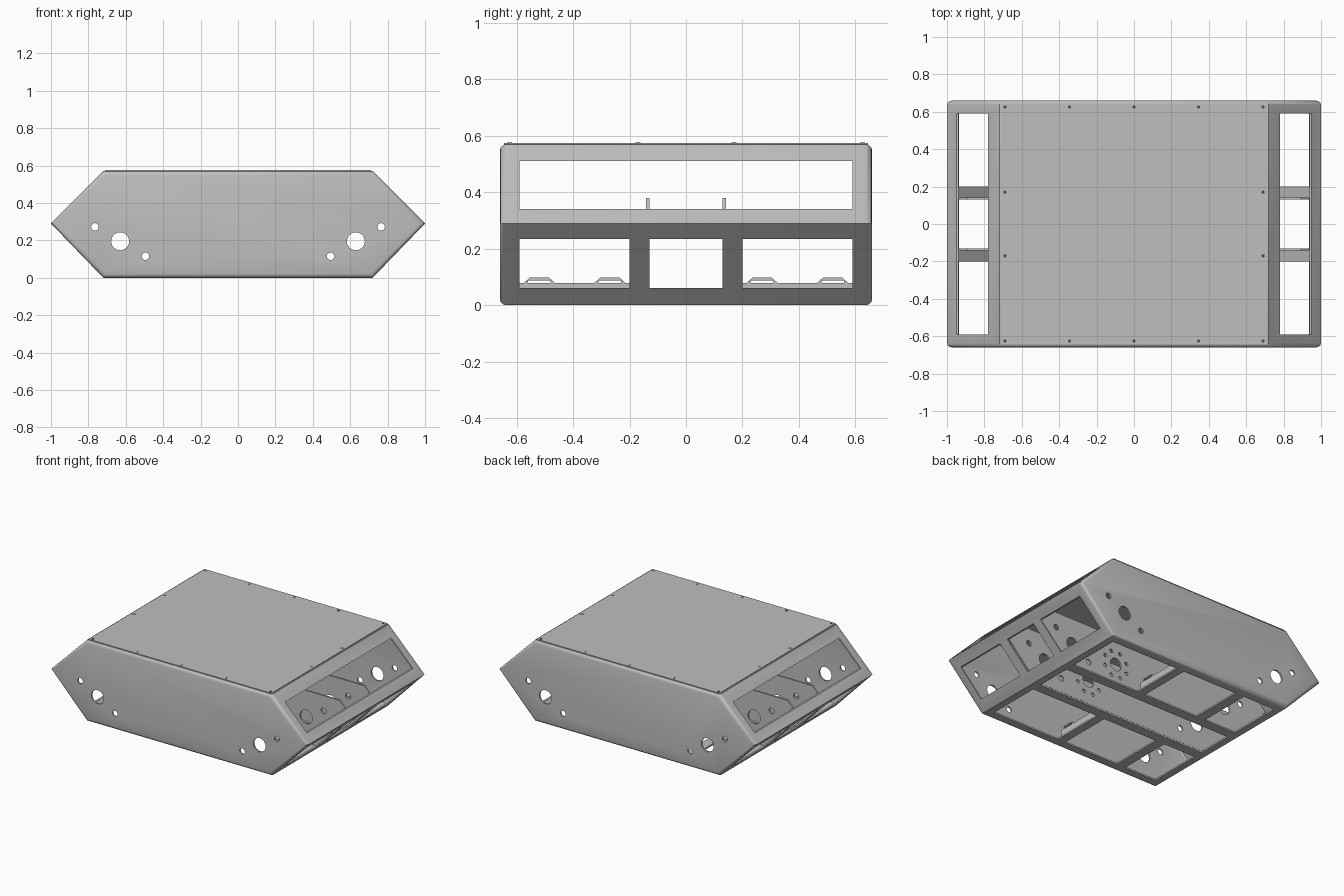
import bpy, bmesh, math
from mathutils import Matrix, Vector

if "Cube" in bpy.data.objects:
    bpy.data.objects.remove(bpy.data.objects["Cube"])


def material(name, rgb):
    m = bpy.data.materials.new(name)
    m.use_nodes = True
    m.diffuse_color = (*rgb, 1)
    m.node_tree.nodes["Principled BSDF"].inputs["Base Color"].default_value = (*rgb, 1)
    return m


GREY = material("sheet_metal_grey", (0.52, 0.52, 0.52))
DARK = material("screw_dark_grey", (0.08, 0.08, 0.08))


def finish(name, bm, mat=GREY):
    bmesh.ops.recalc_face_normals(bm, faces=bm.faces)
    me = bpy.data.meshes.new(name)
    bm.to_mesh(me)
    bm.free()
    me.materials.append(mat)
    ob = bpy.data.objects.new(name, me)
    bpy.context.collection.objects.link(ob)
    return ob


def add_box(bm, lo, hi):
    lo, hi = Vector(lo), Vector(hi)
    mat = Matrix.Translation((lo + hi) / 2) @ Matrix.Diagonal((*(hi - lo), 1))
    bmesh.ops.create_cube(bm, size=1, matrix=mat)


def add_cylinder(bm, x, z, r, y0=-1, y1=1):
    mat = Matrix.Translation((x, (y0 + y1) / 2, z)) @ Matrix.Rotation(math.pi / 2, 4, "X")
    bmesh.ops.create_cone(bm, cap_ends=True, segments=24, radius1=r, radius2=r,
                          depth=y1 - y0, matrix=mat)


def add_prism(bm, points, offset):
    face = bm.faces.new([bm.verts.new(p) for p in points])
    ext = bmesh.ops.extrude_face_region(bm, geom=[face])["geom"]
    bmesh.ops.translate(bm, vec=offset, verts=[v for v in ext if isinstance(v, bmesh.types.BMVert)])


def bake(ob):
    dg = bpy.context.evaluated_depsgraph_get()
    me = bpy.data.meshes.new_from_object(ob.evaluated_get(dg))
    ob.modifiers.clear()
    ob.data = me


def cut(ob, fill):
    """Subtract the shapes that fill() adds to a temporary cutter."""
    bm = bmesh.new()
    fill(bm)
    cutter = finish("cutter", bm)
    cutter.hide_render = True
    mod = ob.modifiers.new("cut", "BOOLEAN")
    mod.object, mod.operation, mod.solver = cutter, "DIFFERENCE", "EXACT"
    bake(ob)
    bpy.data.objects.remove(cutter)


def smooth(ob):
    bpy.ops.object.select_all(action="DESELECT")
    ob.select_set(True)
    bpy.context.view_layer.objects.active = ob
    bpy.ops.object.shade_smooth_by_angle(angle=math.radians(32))


W, H, MID, FLAT = 0.66, 0.57, 0.29, 0.72
BAYS = [(-0.59, -0.20), (-0.13, 0.13), (0.20, 0.59)]


def windows(bm):
    # upper slope opening, three lower slope openings, bottom openings
    add_box(bm, (-1.2, -0.59, 0.34), (1.2, 0.59, 0.51))
    for a, b in BAYS:
        add_box(bm, (-1.2, a, 0.06), (1.2, b, 0.235))
    for a, b in (BAYS[0], BAYS[2]):
        for x0, x1 in ((-0.67, -0.42), (-0.35, 0.08), (0.14, 0.67)):
            add_box(bm, (x0, a, -0.1), (x1, b, 0.05))
    add_box(bm, (-0.67, -0.13, -0.1), (0.67, 0.13, 0.05))


def axle_holes(bm):
    for s in (-1, 1):
        for x, z, r in ((0.63, 0.195, 0.048), (0.765, 0.272, 0.02), (0.495, 0.115, 0.02)):
            add_cylinder(bm, s * x, z, r)


def motor_holes(bm):
    add_cylinder(bm, 0.27, 0.18, 0.045)
    for i in range(8):
        a = math.tau * (i + 0.5) / 8
        add_cylinder(bm, 0.27 + 0.095 * math.cos(a), 0.18 + 0.095 * math.sin(a), 0.013)


# Hollow six-sided shell with rounded end edges
bm = bmesh.new()
hexagon = [(-FLAT, 0), (FLAT, 0), (1, MID), (FLAT, H), (-FLAT, H), (-1, MID)]
add_prism(bm, [(x, -W, z) for x, z in hexagon], (0, 2 * W, 0))
ends = [e for e in bm.edges if abs(e.verts[0].co.y - e.verts[1].co.y) < 0.01]
bmesh.ops.bevel(bm, geom=ends, offset=0.022, segments=3, profile=0.5, affect="EDGES")
shell = finish("chassis_shell", bm)
solid = shell.modifiers.new("thickness", "SOLIDIFY")
solid.thickness, solid.offset = 0.012, -1
bake(shell)
cut(shell, windows)
cut(shell, axle_holes)
smooth(shell)

# Two lengthwise inner walls
for name, y in (("inner_wall_front", -0.142), ("inner_wall_back", 0.13)):
    bm = bmesh.new()
    outline = [(-0.71, 0.012), (0.71, 0.012), (0.975, MID), (0.89, 0.38), (-0.89, 0.38), (-0.975, MID)]
    add_prism(bm, [(x, y, z) for x, z in outline], (0, 0.012, 0))
    wall = finish(name, bm)
    cut(wall, axle_holes)
    cut(wall, motor_holes)
    smooth(wall)

# Slotted brackets standing on the bottom cross bars
for name, (a, b) in (("strap_bracket_front", BAYS[0]), ("strap_bracket_back", BAYS[2])):
    ears = (a + 0.07, b - 0.07)
    top = []
    for c in ears:
        top += [(c - 0.055, 0.078), (c - 0.035, 0.097), (c + 0.035, 0.097), (c + 0.055, 0.078)]
    bm = bmesh.new()
    add_prism(bm, [(0.10, y, z) for y, z in [(b, 0.005), (a, 0.005), (a, 0.078)] + top + [(b, 0.078)]],
              (0.012, 0, 0))
    bracket = finish(name, bm)

    def slots(bm):
        for c in ears:
            add_box(bm, (0, c - 0.04, 0.078), (0.2, c + 0.04, 0.088))
    cut(bracket, slots)

# Lid plate on top
bm = bmesh.new()
add_box(bm, (-0.712, -0.645, H - 0.002), (0.712, 0.645, H + 0.005))
finish("lid", bm)

# Screws around the lid edge
spots = {(x, y) for x in (-0.69, -0.345, 0, 0.345, 0.69) for y in (-0.625, 0.625)}
spots |= {(x, y) for x in (-0.69, 0.69) for y in (-0.17, 0.17)}
bm = bmesh.new()
for x, y in sorted(spots):
    bmesh.ops.create_cone(bm, cap_ends=True, segments=10, radius1=0.009, radius2=0.009, depth=0.004,
                          matrix=Matrix.Translation((x, y, H + 0.004)))
finish("lid_screws", bm, DARK)
